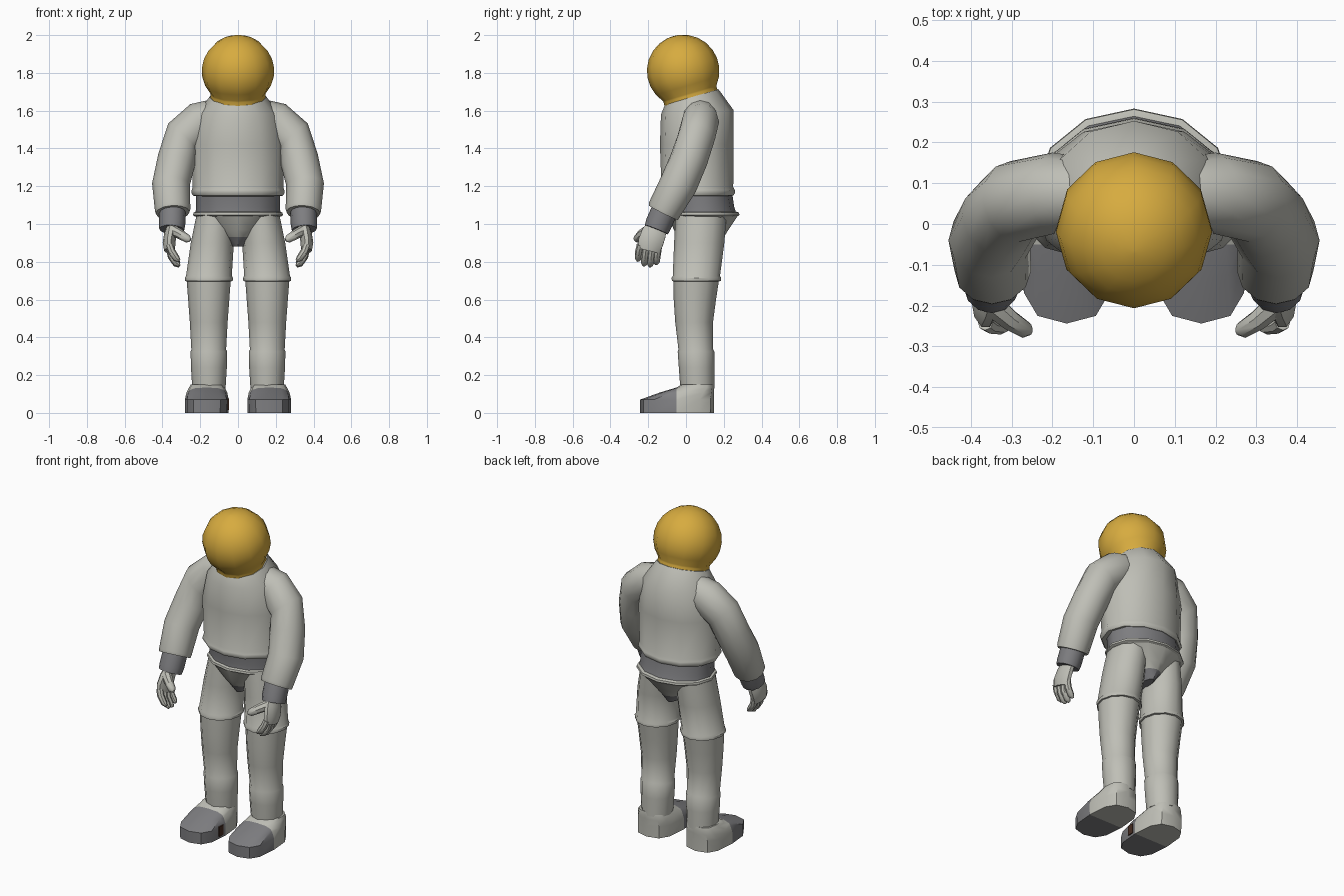
import bpy, bmesh, math
from mathutils import Vector

if "Cube" in bpy.data.objects:
    bpy.data.objects.remove(bpy.data.objects["Cube"])


def material(name, rgb):
    m = bpy.data.materials.new(name)
    m.diffuse_color = (*rgb, 1)
    m.use_nodes = True
    m.node_tree.nodes["Principled BSDF"].inputs["Base Color"].default_value = m.diffuse_color
    return m


SUIT = material("suit_grey", (0.52, 0.52, 0.47))
DARK = material("trim_dark_grey", (0.21, 0.21, 0.22))
GOLD = material("visor_gold", (0.68, 0.41, 0.05))
BROWN = material("patch_brown", (0.06, 0.025, 0.015))


def finish(name, bm, mats, angle=40):
    bmesh.ops.recalc_face_normals(bm, faces=bm.faces)
    me = bpy.data.meshes.new(name)
    bm.to_mesh(me)
    bm.free()
    for m in mats:
        me.materials.append(m)
    ob = bpy.data.objects.new(name, me)
    bpy.context.collection.objects.link(ob)
    bpy.ops.object.select_all(action='DESELECT')
    ob.select_set(True)
    bpy.context.view_layer.objects.active = ob
    bpy.ops.object.shade_smooth_by_angle(angle=math.radians(angle))
    return ob


def loft(rings, n=12, p=1.0, side=1):
    """Skin rings of (centre, rx, ry, normal); side=-1 mirrors in x."""
    bm = bmesh.new()
    loops = []
    for c, rx, ry, nrm in rings:
        nrm = Vector(nrm).normalized()
        v = (Vector((0, 1, 0)) - nrm * nrm.y).normalized()
        u = v.cross(nrm)
        loop = []
        for i in range(n):
            a = 2 * math.pi * i / n
            ca, sa = math.cos(a), math.sin(a)
            pt = (Vector(c) + u * rx * math.copysign(abs(ca) ** p, ca)
                  + v * ry * math.copysign(abs(sa) ** p, sa))
            loop.append(bm.verts.new((pt.x * side, pt.y, pt.z)))
        loops.append(loop)
    for a, b in zip(loops, loops[1:]):
        for i in range(n):
            j = (i + 1) % n
            bm.faces.new((a[i], a[j], b[j], b[i]))
    bm.faces.new(loops[0])
    bm.faces.new(loops[-1])
    return bm


def level(rows, x=0.0):
    """Horizontal rings from rows of (z, y centre, rx, ry)."""
    return [((x, y, z), rx, ry, (0, 0, 1)) for z, y, rx, ry in rows]


def tube(points, radii, flat=1.0):
    """Rings that follow a path; flat scales the thickness across y."""
    pts = [Vector(q) for q in points]
    rings = []
    for i, q in enumerate(pts):
        d = pts[min(i + 1, len(pts) - 1)] - pts[max(i - 1, 0)]
        rings.append((q, radii[i] * flat, radii[i], d))
    return rings


# Helmet: tilted globe with a flared lip
axis = Vector((0, -0.28, 0.96)).normalized()
mid = Vector((0, -0.015, 1.81))
R = 0.192
rings = [(mid - axis * 0.152, 0.13, 0.13, axis),
         (mid - axis * 0.15, 0.147, 0.147, axis),
         (mid - axis * 0.132, 0.146, 0.146, axis)]
for k in range(-3, 6):
    a = math.radians(k * 15 + 5)
    rings.append((mid + axis * R * math.sin(a), R * math.cos(a), R * math.cos(a), axis))
rings.append((mid + axis * R, 0.004, 0.004, axis))
finish("helmet", loft(rings), [GOLD])

# Torso with a hem lip and a slanted neckline
torso = level([(1.145, 0.06, 0.2, 0.15), (1.15, 0.06, 0.238, 0.19),
               (1.165, 0.06, 0.247, 0.2), (1.18, 0.06, 0.245, 0.198),
               (1.195, 0.06, 0.24, 0.19), (1.42, 0.057, 0.248, 0.195)])
torso += [((0, 0.06, 1.59), 0.212, 0.193, (0, -0.06, 1)),
          ((0, 0.03, 1.672), 0.152, 0.148, axis)]
finish("torso", loft(torso), [SUIT])

# Belt and its pale lower rim
finish("belt", loft(level([(1.055, 0.09, 0.225, 0.178), (1.09, 0.085, 0.222, 0.17),
                           (1.16, 0.075, 0.222, 0.17)])), [DARK])
finish("belt_rim", loft(level([(1.04, 0.09, 0.228, 0.18), (1.047, 0.09, 0.238, 0.193),
                               (1.06, 0.09, 0.236, 0.191), (1.066, 0.09, 0.22, 0.175)])), [SUIT])

# Pelvis, dark at the crotch
bm = loft(level([(1.045, 0.09, 0.225, 0.185), (0.97, 0.08, 0.125, 0.145),
                 (0.93, 0.08, 0.08, 0.12), (0.88, 0.08, 0.03, 0.09)]))
for f in bm.faces:
    f.material_index = int(f.calc_center_median().z < 0.94)
finish("pelvis", bm, [SUIT, DARK])

for s, label in ((-1, "right"), (1, "left")):
    # Thigh with a hem lip
    thigh = level([(1.055, 0.08, 0.1, 0.135)], 0.118)
    thigh += level([(0.9, 0.07, 0.114, 0.133)], 0.136)
    thigh += level([(0.725, 0.055, 0.121, 0.125), (0.715, 0.055, 0.128, 0.131),
                    (0.698, 0.055, 0.126, 0.13), (0.695, 0.055, 0.11, 0.11)], 0.154)
    finish(label + "_thigh", loft(thigh, side=s), [SUIT])

    # Shin, flared a little at the boot top
    shin = level([(0.72, 0.055, 0.118, 0.122), (0.6, 0.047, 0.109, 0.112)], 0.155)
    shin += level([(0.48, 0.043, 0.1, 0.1), (0.335, 0.052, 0.092, 0.092)], 0.155)
    shin += level([(0.325, 0.053, 0.097, 0.097), (0.24, 0.056, 0.095, 0.094),
                   (0.13, 0.06, 0.088, 0.09)], 0.154)
    finish(label + "_shin", loft(shin, side=s), [SUIT])

    # Boot, cut across so the toe cap can be dark
    bm = loft(level([(0.0, -0.048, 0.115, 0.195), (0.07, -0.048, 0.116, 0.196),
                     (0.108, 0.005, 0.108, 0.143), (0.135, 0.05, 0.094, 0.098),
                     (0.15, 0.06, 0.085, 0.086)], 0.165), p=0.7, side=s)
    bmesh.ops.bisect_plane(bm, geom=bm.verts[:] + bm.edges[:] + bm.faces[:],
                           plane_co=(0, -0.05, 0), plane_no=(0, 1, 0))
    for f in bm.faces:
        f.material_index = int(f.calc_center_median().y < -0.05)
    finish(label + "_boot", bm, [SUIT, DARK])

    # Sleeve from the shoulder through the bent elbow to the hem
    sleeve = [((0.13, 0.075, 1.57), 0.09, 0.09, (1, 0, -0.25)),
              ((0.2, 0.075, 1.54), 0.108, 0.1, (1, 0, -0.55)),
              ((0.293, 0.055, 1.46), 0.105, 0.1, (0.75, -0.15, -0.8)),
              ((0.325, 0.015, 1.34), 0.102, 0.1, (0.3, -0.3, -0.9)),
              ((0.355, -0.04, 1.21), 0.1, 0.1, (0.05, -0.4, -0.9)),
              ((0.346, -0.115, 1.075), 0.094, 0.09, (-0.05, -0.45, -0.9)),
              ((0.346, -0.12, 1.06), 0.09, 0.086, (-0.05, -0.45, -0.9)),
              ((0.346, -0.12, 1.06), 0.065, 0.065, (-0.05, -0.45, -0.9))]
    finish(label + "_sleeve", loft(sleeve, side=s), [SUIT])

    # Cuff
    finish(label + "_cuff", loft(tube([(0.347, -0.11, 1.08), (0.349, -0.145, 1.0),
                                       (0.351, -0.157, 0.97)], [0.07, 0.07, 0.066]), side=s), [DARK])

    # Palm, fingers and thumb
    finish(label + "_palm", loft(tube([(0.35, -0.15, 0.99), (0.358, -0.17, 0.95),
                                       (0.365, -0.188, 0.9), (0.362, -0.198, 0.86)],
                                      [0.055, 0.068, 0.07, 0.06], 0.48), n=10, side=s), [SUIT])
    for k in range(4):
        y = -0.145 - 0.032 * k
        drop = (0.012, 0.0, 0.005, 0.03)[k]
        tip = 0.772 + drop
        path = [(0.364, y, 0.89), (0.352, y - 0.008, tip + 0.055),
                (0.325, y - 0.012, tip + 0.015), (0.31, y - 0.014, tip + 0.004)]
        finish(label + "_finger_%d" % (k + 1),
               loft(tube(path, [0.02, 0.02, 0.018, 0.008]), n=8, side=s), [SUIT])
    finish(label + "_thumb", loft(tube([(0.345, -0.2, 0.965), (0.305, -0.235, 0.945),
                                        (0.265, -0.26, 0.92), (0.253, -0.264, 0.913)],
                                       [0.03, 0.026, 0.021, 0.009]), n=8, side=s), [SUIT])

# Small brown patch on the inner side of the right boot
bm = bmesh.new()
bmesh.ops.create_cube(bm, size=1)
for v in bm.verts:
    v.co = (v.co.x * 0.009 - 0.053, v.co.y * 0.04 - 0.09, v.co.z * 0.06 + 0.045)
finish("boot_patch", bm, [BROWN])
